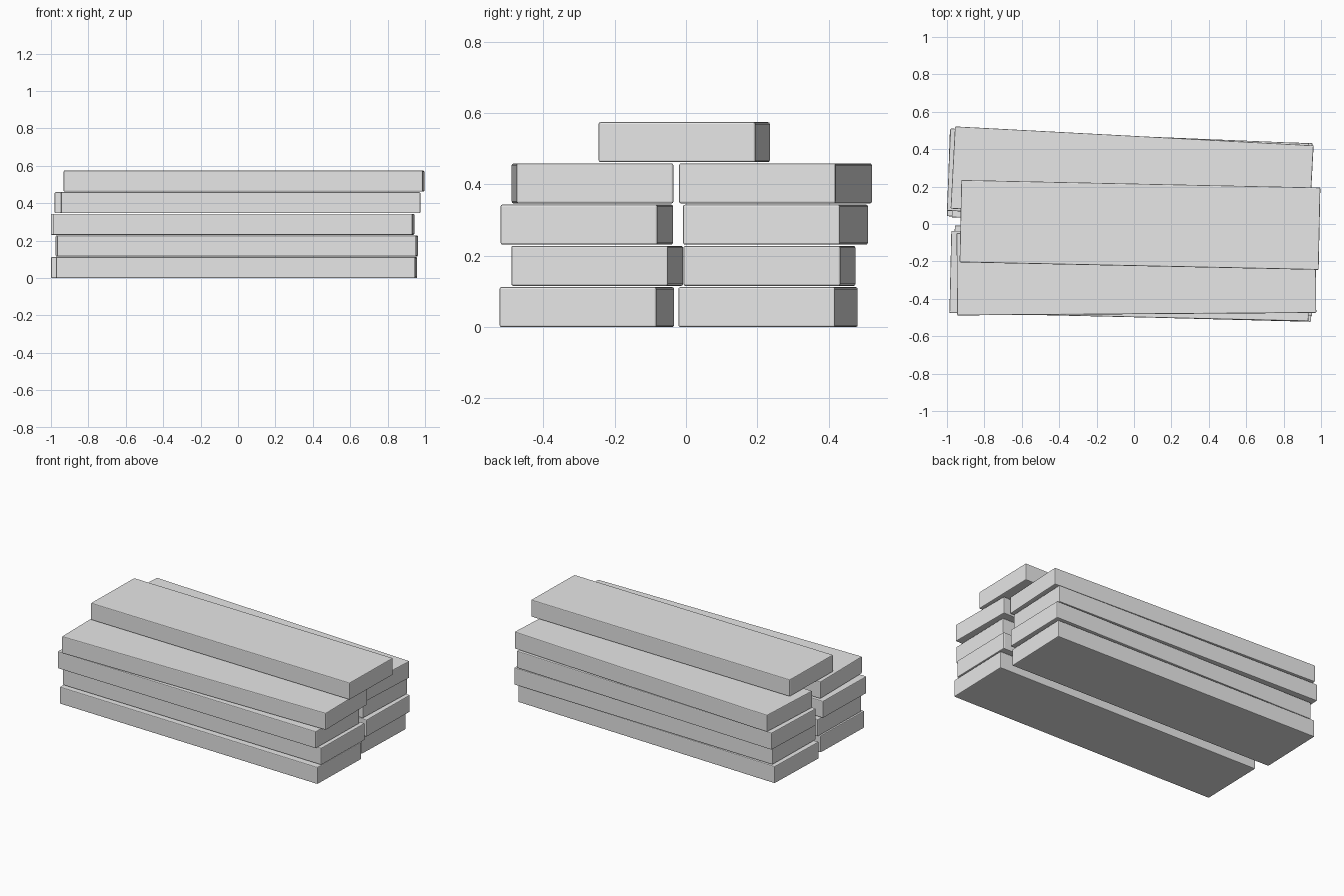
import bpy
import bmesh
from mathutils import Matrix

cube = bpy.data.objects.get("Cube")
if cube:
    bpy.data.objects.remove(cube, do_unlink=True)

LENGTH, WIDTH, HEIGHT = 1.92, 0.44, 0.112
PITCH = 0.1156   # layer spacing, leaving a thin gap between layers
EDGE = 0.005     # softened edge width

grey = bpy.data.materials.new("light_grey")
colour = (0.8, 0.8, 0.8, 1.0)
grey.use_nodes = True
grey.diffuse_color = colour
grey.node_tree.nodes["Principled BSDF"].inputs["Base Color"].default_value = colour


def add_plank(name, layer, x, y, turn):
    """One plank with softened edges, lying on its layer and turned about z."""
    bm = bmesh.new()
    bmesh.ops.create_cube(bm, size=1, matrix=Matrix.Diagonal((LENGTH, WIDTH, HEIGHT, 1)))
    bmesh.ops.bevel(bm, geom=bm.edges[:], offset=EDGE, segments=2,
                    profile=0.5, affect='EDGES')
    mesh = bpy.data.meshes.new(name)
    bm.to_mesh(mesh)
    bm.free()
    mesh.materials.append(grey)
    plank = bpy.data.objects.new(name, mesh)
    plank.location = (x, y, layer * PITCH + HEIGHT / 2)
    plank.rotation_euler.z = turn
    bpy.context.collection.objects.link(plank)


# Paired layers from the ground up: (x, y, turn) of the front and back plank
layers = [
    ((-0.007, -0.278, -0.026), (-0.033, 0.23, -0.033)),
    ((-0.003, -0.249, -0.022), (-0.01, 0.234, -0.022)),
    ((-0.022, -0.278, -0.023), (-0.032, 0.251, -0.041)),
    ((0.013, -0.262, 0.007), (-0.01, 0.251, -0.053)),
]
for i, (front, back) in enumerate(layers):
    add_plank(f"front_plank_{i + 1}", i, *front)
    add_plank(f"back_plank_{i + 1}", i, *back)

# Single plank on top of the stack
add_plank("top_plank", len(layers), 0.032, -0.005, -0.021)
